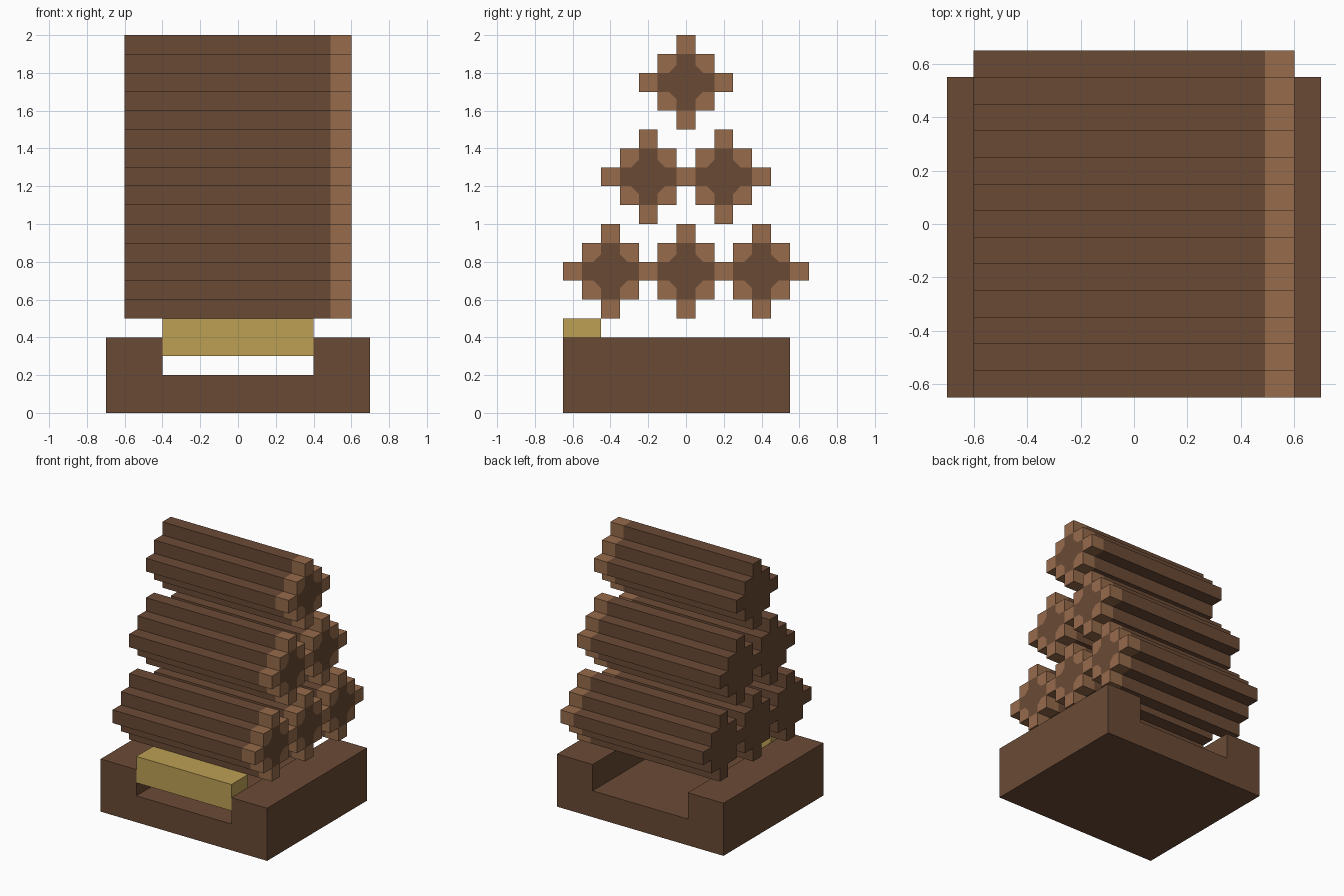
import bpy, bmesh
from mathutils import Matrix, Vector

cube = bpy.data.objects.get("Cube")
if cube:
    bpy.data.objects.remove(cube)


def material(name, rgb):
    linear = [((c / 255 + 0.055) / 1.055) ** 2.4 for c in rgb] + [1.0]
    m = bpy.data.materials.new(name)
    m.use_nodes = True
    m.diffuse_color = linear
    m.node_tree.nodes["Principled BSDF"].inputs["Base Color"].default_value = linear
    return m


bark = material("dark brown wood", (106, 74, 53))
pale = material("light brown wood", (150, 107, 75))
gold = material("straw yellow", (190, 160, 85))


def finish(name, bm, mats):
    bmesh.ops.remove_doubles(bm, verts=bm.verts, dist=0.0005)
    bmesh.ops.recalc_face_normals(bm, faces=bm.faces)
    mesh = bpy.data.meshes.new(name)
    bm.to_mesh(mesh)
    bm.free()
    for m in mats:
        mesh.materials.append(m)
    obj = bpy.data.objects.new(name, mesh)
    bpy.context.collection.objects.link(obj)
    return obj


def prism(name, profile, y0, y1, mat):
    """Extrude an (x, z) profile from y0 to y1."""
    bm = bmesh.new()
    face = bm.faces.new([bm.verts.new((x, y0, z)) for x, z in profile])
    ext = bmesh.ops.extrude_face_region(bm, geom=[face])
    moved = [v for v in ext["geom"] if isinstance(v, bmesh.types.BMVert)]
    bmesh.ops.translate(bm, verts=moved, vec=(0, y1 - y0, 0))
    # the extruded region keeps the starting face as the front cap
    if not face.is_valid:
        bmesh.ops.holes_fill(bm, edges=bm.edges)
    return finish(name, bm, [mat])


# Log cross-section: a square core with one rib on each side
RIB, BODY, TIP, CUT = 0.05, 0.15, 0.25, 0.09
BACK, BAND, END = -0.6, 0.49, 0.6
turns = [Matrix.Rotation(i * 1.5707963, 2) for i in range(4)]


def turned(points):
    return [[t @ Vector(p) for p in points] for t in turns]


outline = sum(turned([(BODY, -RIB), (TIP, -RIB), (TIP, RIB), (BODY, RIB), (BODY, BODY)]), [])
heart = sum(turned([(BODY, -RIB), (BODY, RIB), (CUT, RIB), (RIB, CUT)]), [])
ribs = turned([(BODY, -RIB), (TIP, -RIB), (TIP, RIB), (BODY, RIB)])
corners = turned([(BODY, RIB), (BODY, BODY), (RIB, BODY), (RIB, CUT), (CUT, RIB)])


def make_log(name, y, z):
    bm = bmesh.new()

    def face(points, index):
        f = bm.faces.new([bm.verts.new(p) for p in points])
        f.material_index = index

    def flat(points, x):
        return [(x, p.x, p.y) for p in points]

    # Sides: dark bark, then the pale band
    for a, b in zip(outline, outline[1:] + outline[:1]):
        for x0, x1, index in ((BACK, BAND, 0), (BAND, END, 1)):
            face(flat([a, b], x0) + flat([b, a], x1), index)
    # Dark back end; pale front end around a dark heart
    face(flat(outline, BACK), 0)
    face(flat(heart, END), 0)
    for part in ribs + corners:
        face(flat(part, END), 1)
    obj = finish(name, bm, [bark, pale])
    obj.location = (0, y, z)


# Pyramid of logs: three, two, one
for row in range(3):
    count = 3 - row
    for i in range(count):
        make_log(f"log_{row + 1}_{i + 1}", 0.4 * (i - (count - 1) / 2), 0.75 + 0.5 * row)

# Base with a channel running front to back
half = [(0.7, 0), (0.7, 0.4), (0.4, 0.4), (0.4, 0.2)]
prism("base", half + [(-x, z) for x, z in reversed(half)], -0.65, 0.55, bark)

# Yellow bar across the front of the channel
prism("front_bar", [(-0.4, 0.3), (0.4, 0.3), (0.4, 0.5), (-0.4, 0.5)], -0.65, -0.45, gold)
